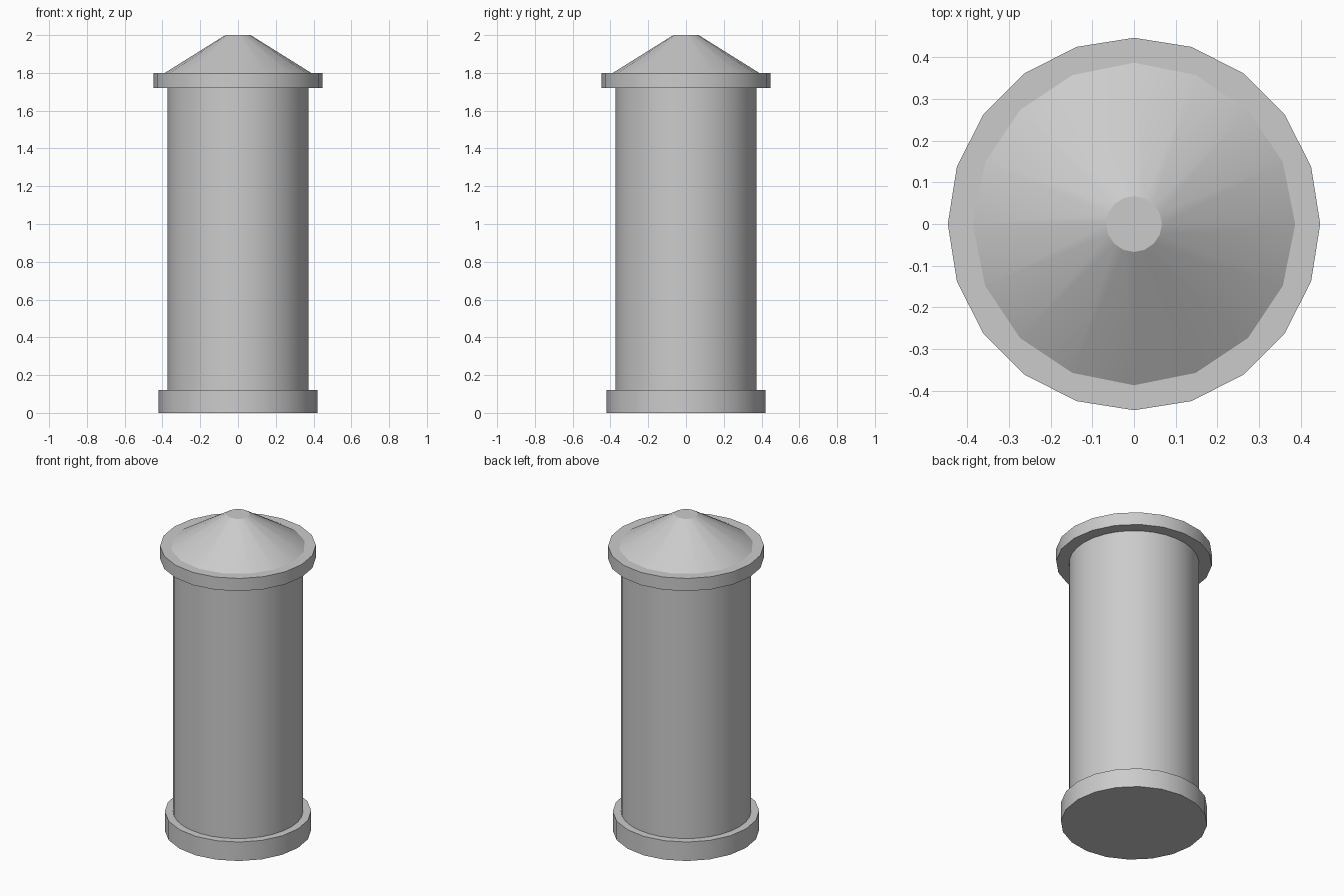
import bpy
import math

if "Cube" in bpy.data.objects:
    bpy.data.objects.remove(bpy.data.objects["Cube"])

# Single stone-grey colour
grey = bpy.data.materials.new("grey")
grey.use_nodes = True
colour = (0.6, 0.6, 0.6, 1.0)
grey.diffuse_color = colour
grey.node_tree.nodes["Principled BSDF"].inputs["Base Color"].default_value = colour


def tier(name, sides, bottom, top, r_bottom, r_top):
    """Round tier between two heights, with smooth sides and crisp rims."""
    bpy.ops.mesh.primitive_cone_add(
        vertices=sides, radius1=r_bottom, radius2=r_top,
        depth=top - bottom, location=(0, 0, (bottom + top) / 2))
    part = bpy.context.object
    part.name = name
    part.data.materials.append(grey)
    bpy.ops.object.shade_smooth_by_angle(angle=math.radians(30))
    return part


# Plinth, shaft, overhanging rim and truncated conical cap
tier("base", 20, 0.0, 0.12, 0.42, 0.42)
tier("shaft", 32, 0.06, 1.76, 0.373, 0.373)
tier("rim", 20, 1.72, 1.8, 0.447, 0.447)
tier("cap", 16, 1.8, 2.0, 0.387, 0.067)
